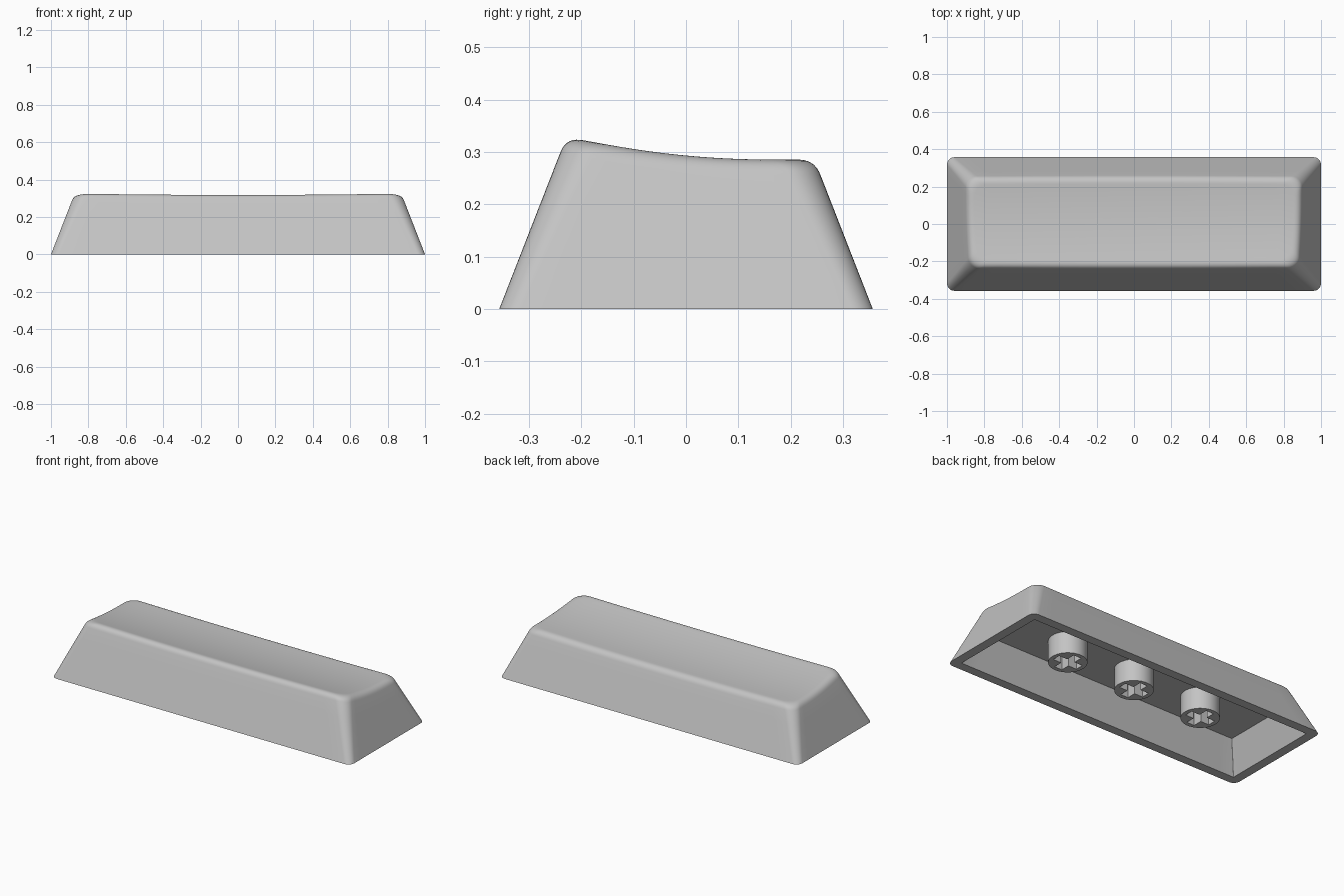
import bpy, bmesh, math
from mathutils import Vector

default = bpy.data.objects.get("Cube")
if default:
    bpy.data.objects.remove(default, do_unlink=True)

HX, HY = 1.0, 0.357      # half size of the base
LEAN = 0.39              # inward lean of every wall per unit of height
CEILING = 0.18           # height of the hollow underside

grey = bpy.data.materials.new("grey plastic")
grey.use_nodes = True
colour = (0.55, 0.55, 0.55, 1)
grey.diffuse_color = colour
grey.node_tree.nodes["Principled BSDF"].inputs["Base Color"].default_value = colour


def finish(bm, name):
    """Turn a bmesh into a smooth shaded object with sharp edges kept."""
    bmesh.ops.recalc_face_normals(bm, faces=bm.faces)
    mesh = bpy.data.meshes.new(name)
    bm.to_mesh(mesh)
    bm.free()
    mesh.materials.append(grey)
    obj = bpy.data.objects.new(name, mesh)
    bpy.context.collection.objects.link(obj)
    bpy.ops.object.select_all(action='DESELECT')
    obj.select_set(True)
    bpy.context.view_layer.objects.active = obj
    bpy.ops.object.shade_smooth_by_angle(angle=math.radians(30))
    return obj


def outline(inset, radius):
    """Rounded rectangle; the straight sides are divided so they can follow the dish."""
    hx, hy = HX - inset, HY - inset
    corners = []
    for i, (sx, sy) in enumerate([(1, 1), (-1, 1), (-1, -1), (1, -1)]):
        centre = Vector((sx * (hx - radius), sy * (hy - radius)))
        arc = []
        for j in range(9):
            a = math.pi / 2 * (i + j / 8)
            arc.append(centre + radius * Vector((math.cos(a), math.sin(a))))
        corners.append(arc)
    points = []
    for i, arc in enumerate(corners):
        points += arc
        start, end = arc[-1], corners[(i + 1) % 4][0]
        steps = 20 if i % 2 == 0 else 12
        points += [start.lerp(end, s / steps) for s in range(1, steps)]
    return points


def shell_point(k, inset):
    return outline(inset, 0.04 + 0.2 * inset)[k]


def dish(p):
    """Height of the scooped top surface."""
    return 0.286 + 0.3 * (p.y - 0.16) ** 2 - 0.008 * (1 - (p.x / 0.87) ** 2)


def bridge(bm, lower, upper):
    n = len(lower)
    for i in range(n):
        j = (i + 1) % n
        bm.faces.new((lower[i], lower[j], upper[j], upper[i]))


def ring(bm, points):
    return [bm.verts.new(p) for p in points]


# Cap shell: each column runs up the leaning wall and over the rounded edge
count = len(outline(0, 0.04))
columns = []
for k in range(count):
    inset = 0.12
    for _ in range(3):
        top = dish(shell_point(k, inset))
        inset = LEAN * top
    wall_z = top - 0.03
    wall_inset = LEAN * wall_z
    end_inset = inset + 0.034
    end_z = dish(shell_point(k, end_inset))
    path = [(wall_inset * t / 4, wall_z * t / 4) for t in range(4)]
    for s in range(9):
        t = s / 8
        a, b, c = (1 - t) ** 2, 2 * t * (1 - t), t * t
        path.append((a * wall_inset + b * inset + c * end_inset,
                     a * wall_z + b * top + c * end_z))
    columns.append([(*shell_point(k, i), z) for i, z in path])

bm = bmesh.new()
rings = [ring(bm, level) for level in zip(*columns)]

# Dished top: the last ring shrinks towards the middle
edge = [v.co.copy() for v in rings[-1]]
for s in range(11, 0, -1):
    flat = [Vector((p.x, p.y)) * s / 12 for p in edge]
    rings.append(ring(bm, [(*p, dish(p)) for p in flat]))
for lower, upper in zip(rings, rings[1:]):
    bridge(bm, lower, upper)
middle = bm.verts.new((0, 0, dish(Vector((0, 0)))))
for i in range(count):
    bm.faces.new((rings[-1][i], rings[-1][(i + 1) % count], middle))

# Flat rim, sharp cornered cavity and its ceiling
rim = ring(bm, [(*p, 0) for p in outline(0.055, 0.003)])
roof = ring(bm, [(*p, CEILING) for p in outline(0.055 + LEAN * CEILING, 0.003)])
bridge(bm, rings[0], rim)
bridge(bm, rim, roof)
bm.faces.new(roof)
finish(bm, "cap_shell")


# Round mounting stems with a cross shaped socket
def stem(name, x, low=0.05, radius=0.105, arm=0.08, half=0.025):
    circle = [(radius * math.cos(a), radius * math.sin(a))
              for a in (math.tau * i / 48 for i in range(48))]
    cross = []
    for i in range(4):
        c, s = round(math.cos(i * math.pi / 2)), round(math.sin(i * math.pi / 2))
        for u, v in ((arm, -half), (arm, half), (half, half)):
            cross.append((c * u - s * v, s * u + c * v))
    bm = bmesh.new()
    edges = []
    for shape, high in ((circle, CEILING + 0.004), (cross, CEILING - 0.005)):
        bottom = ring(bm, [(px, py, low) for px, py in shape])
        upper = ring(bm, [(px, py, high) for px, py in shape])
        bridge(bm, bottom, upper)
        bm.faces.new(upper)
        edges += [bm.edges.get((v, bottom[i - 1])) for i, v in enumerate(bottom)]
    bmesh.ops.triangle_fill(bm, edges=edges, use_beauty=True)
    finish(bm, name).location.x = x


for name, x in (("stem_right", -0.46), ("stem_middle", 0), ("stem_left", 0.46)):
    stem(name, x)
